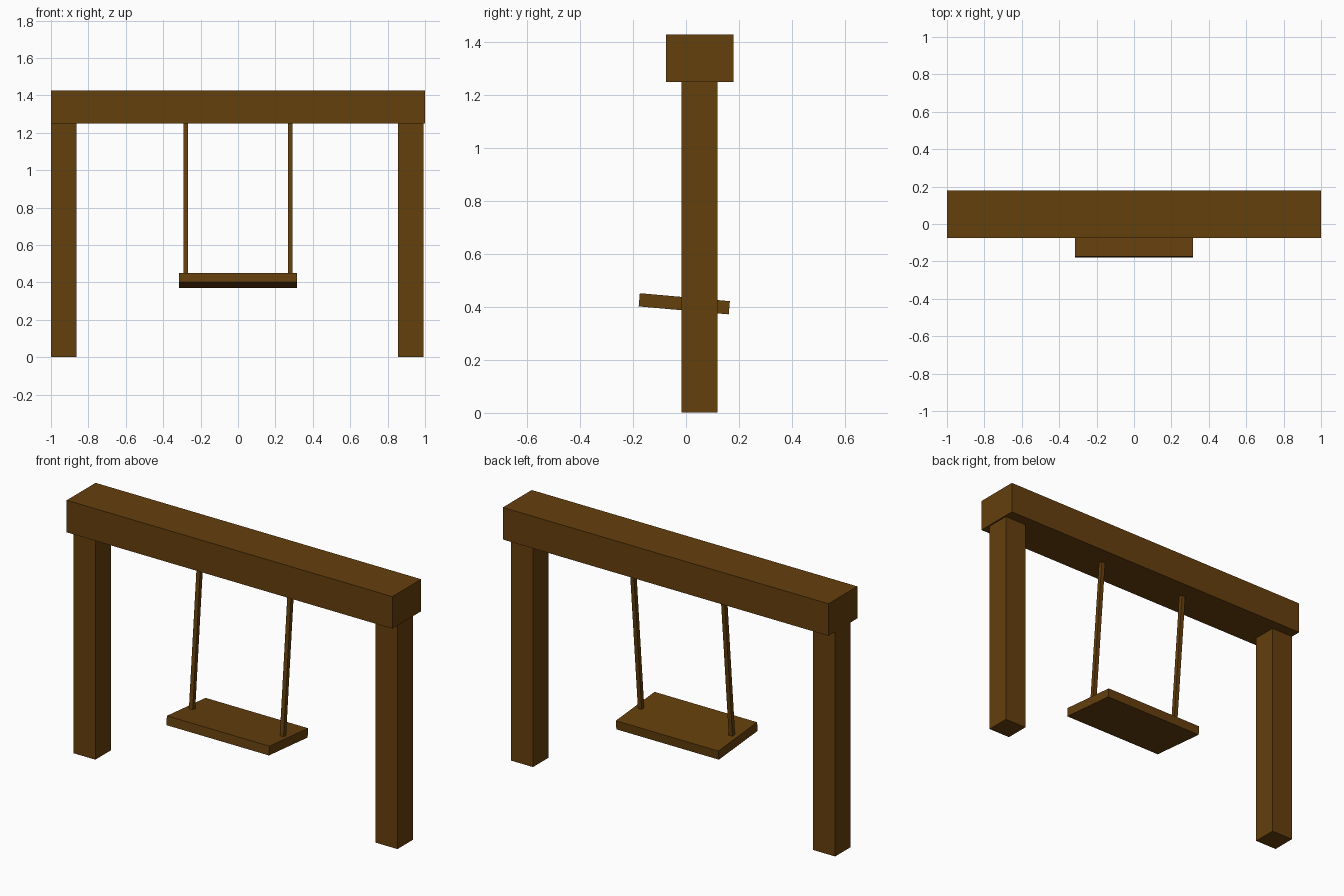
import bpy, bmesh, math
from mathutils import Matrix, Vector

if "Cube" in bpy.data.objects:
    bpy.data.objects.remove(bpy.data.objects["Cube"])

wood = bpy.data.materials.new("brown_wood")
wood.diffuse_color = (0.13, 0.05, 0.004, 1)
wood.use_nodes = True
wood.node_tree.nodes["Principled BSDF"].inputs["Base Color"].default_value = wood.diffuse_color


def box(name, center, size, tilt=0.0):
    """Box with its own tilt about the x axis."""
    bm = bmesh.new()
    bmesh.ops.create_cube(bm, size=1, matrix=Matrix.Diagonal((*size, 1)))
    mesh = bpy.data.meshes.new(name)
    bm.to_mesh(mesh)
    bm.free()
    mesh.materials.append(wood)
    obj = bpy.data.objects.new(name, mesh)
    obj.location = center
    obj.rotation_euler.x = tilt
    bpy.context.collection.objects.link(obj)
    return obj


# Frame: top beam resting on two posts
box("top_beam", (0, 0.052, 1.338), (2.0, 0.253, 0.178))
box("left_post", (-0.932, 0.051, 0.626), (0.135, 0.136, 1.25))
box("right_post", (0.924, 0.051, 0.626), (0.135, 0.136, 1.25))

# Seat, caught mid-swing
swing = math.radians(-5.05)
seat_center = Vector((0, -0.0065, 0.4115))
box("seat", seat_center, (0.63, 0.341, 0.05), swing)

# Hangers rise square to the seat and end just inside the beam
up = Matrix.Rotation(swing, 3, 'X') @ Vector((0, 0, 1))
low, high = 0.02, 0.85
for side, x in (("left", -0.279), ("right", 0.279)):
    mid = seat_center + up * (low + high) / 2 + Vector((x, 0, 0))
    box(f"{side}_hanger", mid, (0.023, 0.023, high - low), swing)
